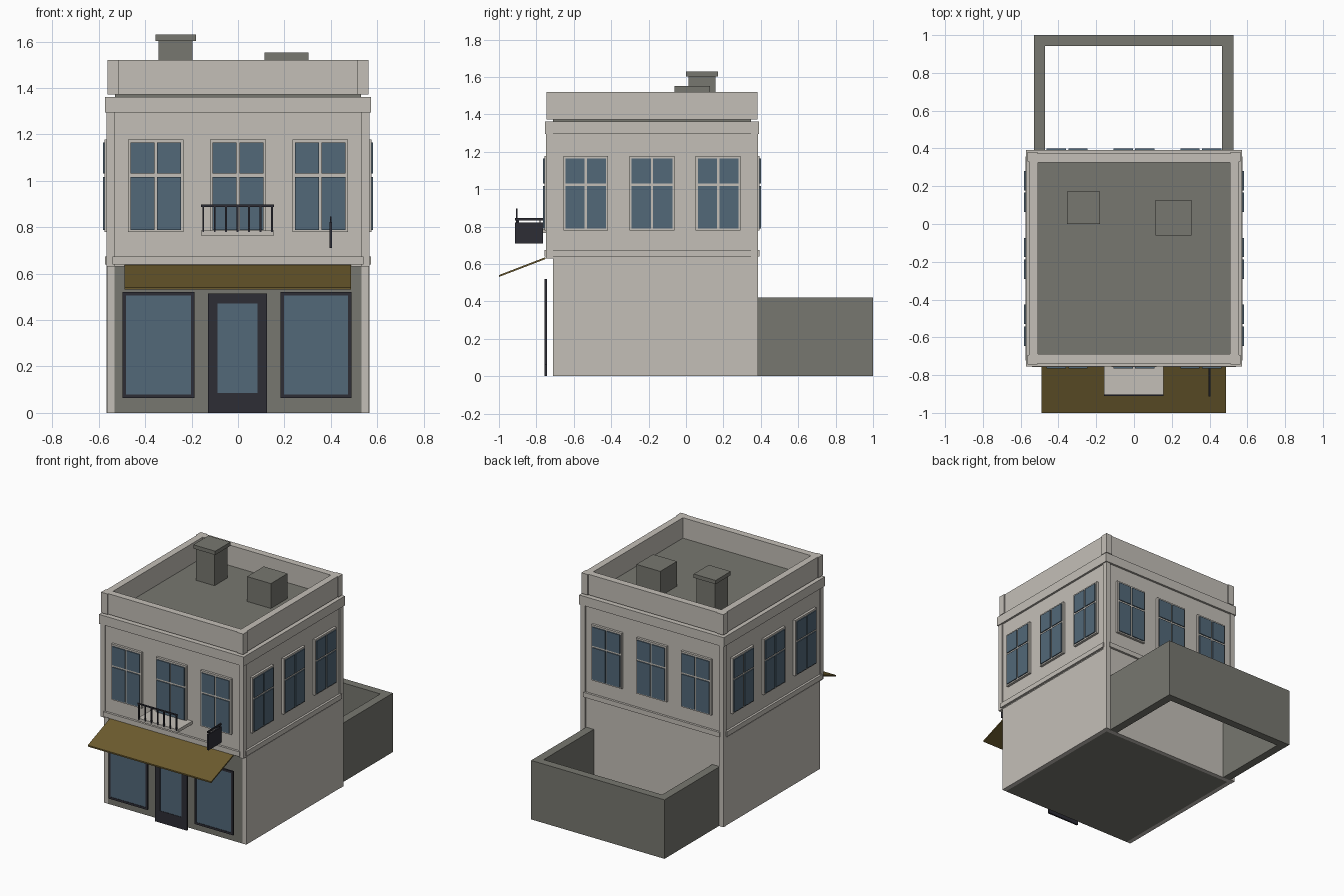
import bpy
import bmesh
from math import cos, sin, pi

cube = bpy.data.objects.get("Cube")
if cube:
    bpy.data.objects.remove(cube, do_unlink=True)

CY = -0.182      # centre of the square house along y
WALL = 0.558     # half width of the upper walls
POST = 0.566     # half width over the corner pilasters


def material(name, rgb):
    m = bpy.data.materials.new(name)
    m.use_nodes = True
    col = (*rgb, 1.0)
    m.diffuse_color = col
    m.node_tree.nodes["Principled BSDF"].inputs["Base Color"].default_value = col
    return m


stone = material("pale_stone", (0.55, 0.52, 0.475))
grey = material("grey_concrete", (0.185, 0.185, 0.16))
glass = material("blue_glass", (0.085, 0.138, 0.19))
dark = material("dark_metal", (0.026, 0.026, 0.036))
canvas = material("ochre_canvas", (0.15, 0.105, 0.027))


def finish(name, bm, mats):
    me = bpy.data.meshes.new(name)
    bmesh.ops.recalc_face_normals(bm, faces=bm.faces)
    bm.to_mesh(me)
    bm.free()
    for m in mats:
        me.materials.append(m)
    ob = bpy.data.objects.new(name, me)
    bpy.context.collection.objects.link(ob)
    return ob


def boxes(name, spans, mat):
    """One object made of boxes given as (x0, x1, y0, y1, z0, z1)."""
    bm = bmesh.new()
    for x0, x1, y0, y1, z0, z1 in spans:
        verts = bmesh.ops.create_cube(bm, size=1)["verts"]
        for v in verts:
            v.co.x = x1 if v.co.x > 0 else x0
            v.co.y = y1 if v.co.y > 0 else y0
            v.co.z = z1 if v.co.z > 0 else z0
    return finish(name, bm, [mat])


def on_side(k, u0, u1, d0, d1, z0, z1):
    """Box on wall k: u runs along the wall, d outwards from the centre."""
    c, s = round(cos(k * pi / 2)), round(sin(k * pi / 2))
    pts = [(c * u + s * d, s * u - c * d) for u, d in ((u0, d0), (u1, d1))]
    xs, ys = sorted(p[0] for p in pts), sorted(p[1] + CY for p in pts)
    return (*xs, *ys, z0, z1)


def all_sides(*span):
    return [on_side(k, *span) for k in range(4)]


def corners(inner, outer, z0, z1):
    return all_sides(inner, outer, inner, outer, z0, z1)


# Ground floor: pale side and back walls, grey recessed shop front
FRONT = -0.711
BACK = CY + WALL
ground = boxes("ground_floor", [(-0.532, 0.532, FRONT, BACK - 0.03, 0, 0.63)], grey)
boxes("ground_walls", [(-0.564, -0.532, FRONT, BACK, 0, 0.63),
                       (0.532, 0.564, FRONT, BACK, 0, 0.63),
                       (-0.532, 0.532, BACK - 0.03, BACK, 0, 0.63)], stone)

# Upper floor, pilasters and trim
boxes("upper_floor", [on_side(0, -WALL, WALL, -WALL, WALL, 0.63, 1.35)], stone)
rear = [(s * 0.548 - 0.018, s * 0.548 + 0.018, CY + 0.53, CY + POST, 0, 1.3)
        for s in (-1, 1)]
front = [(s * 0.548 - 0.018, s * 0.548 + 0.018, CY - POST, CY - 0.53, 0.63, 1.3)
         for s in (-1, 1)]
boxes("corner_pilasters", rear + front, stone)
boxes("floor_band", all_sides(-0.54, 0.54, 0.54, 0.574, 0.64, 0.675), stone)
boxes("cornice", [on_side(0, -0.573, 0.573, -0.573, 0.573, 1.295, 1.362)], stone)

# Roof deck and parapet
boxes("roof_deck", [on_side(0, -0.53, 0.53, -0.53, 0.53, 1.35, 1.374)], grey)
boxes("parapet_walls", all_sides(-0.513, 0.513, 0.507, 0.556, 1.373, 1.52), stone)
boxes("parapet_corners", corners(0.512, 0.563, 1.373, 1.52), stone)

# Roof fixtures
boxes("chimney", [(-0.342, -0.196, 0.014, 0.159, 1.37, 1.605),
                  (-0.355, -0.181, 0.001, 0.172, 1.603, 1.63)], grey)
boxes("roof_hatch", [(0.115, 0.304, -0.062, 0.127, 1.37, 1.552)], grey)

# Upper windows: a frame plate with four raised panes each
frames, panes = [], []
for u in (-0.354, 0, 0.354):
    frames += all_sides(u - 0.12, u + 0.12, 0.55, 0.575, 0.779, 1.178)
    for a, b in ((-0.109, -0.006), (0.006, 0.109)):
        for z0, z1 in ((0.789, 1.017), (1.031, 1.165)):
            panes += all_sides(u + a, u + b, 0.57, 0.582, z0, z1)
boxes("window_frames", frames, stone)
boxes("window_panes", panes, glass)


def framed_panel(name, x0, x1, z0, z1, side, bottom, top):
    """Dark border bars around a thin sheet of glass."""
    y0, y1 = -0.756, -0.744
    gx0, gx1, gz0, gz1 = x0 + side, x1 - side, z0 + bottom, z1 - top
    boxes(name + "_frame", [(x0, gx0, y0, y1, z0, z1), (gx1, x1, y0, y1, z0, z1),
                            (gx0, gx1, y0, y1, z0, gz0),
                            (gx0, gx1, y0, y1, gz1, z1)], dark)
    boxes(name + "_glass", [(gx0, gx1, y0 + 0.003, y1 - 0.003, gz0, gz1)], glass)


# Shop front
framed_panel("left_shop_window", 0.183, 0.49, 0.064, 0.52, 0.015, 0.015, 0.015)
framed_panel("right_shop_window", -0.497, -0.188, 0.064, 0.52, 0.015, 0.015, 0.015)
framed_panel("shop_door", -0.13, 0.125, 0, 0.514, 0.042, 0.085, 0.043)

# Sloping awning
bm = bmesh.new()
profile = [(-0.75, 0.637), (-0.75, 0.627), (-1.0, 0.531), (-1.0, 0.541)]
face = bm.faces.new([bm.verts.new((-0.49, y, z)) for y, z in profile])
ext = bmesh.ops.extrude_face_region(bm, geom=[face])["geom"]
bmesh.ops.translate(bm, vec=(0.978, 0, 0),
                    verts=[g for g in ext if isinstance(g, bmesh.types.BMVert)])
finish("awning", bm, [canvas])

# Small balcony with a front railing
boxes("balcony_slab", [(-0.16, 0.156, -0.904, -0.735, 0.765, 0.787)], stone)
rail = [(-0.16, 0.156, -0.91, -0.902, 0.888, 0.897)]
for i in range(7):
    x = -0.15 + 0.0495 * i
    rail.append((x - 0.004, x + 0.004, -0.91, -0.902, 0.78, 0.89))
boxes("balcony_railing", rail, dark)

# Hanging sign board with its bracket
boxes("sign_board", [(0.394, 0.406, -0.914, -0.764, 0.71, 0.823)], dark)
boxes("sign_bracket", [(0.396, 0.404, -0.914, -0.735, 0.834, 0.846),
                       (0.397, 0.403, -0.9, -0.894, 0.82, 0.84),
                       (0.397, 0.403, -0.784, -0.778, 0.82, 0.84)], dark)

# Walled back yard, open to the ground
boxes("yard_walls", [(-0.53, -0.471, BACK - 0.01, 1.0, 0, 0.422),
                     (0.467, 0.527, BACK - 0.01, 1.0, 0, 0.422),
                     (-0.471, 0.467, 0.943, 1.0, 0, 0.422)], grey)
